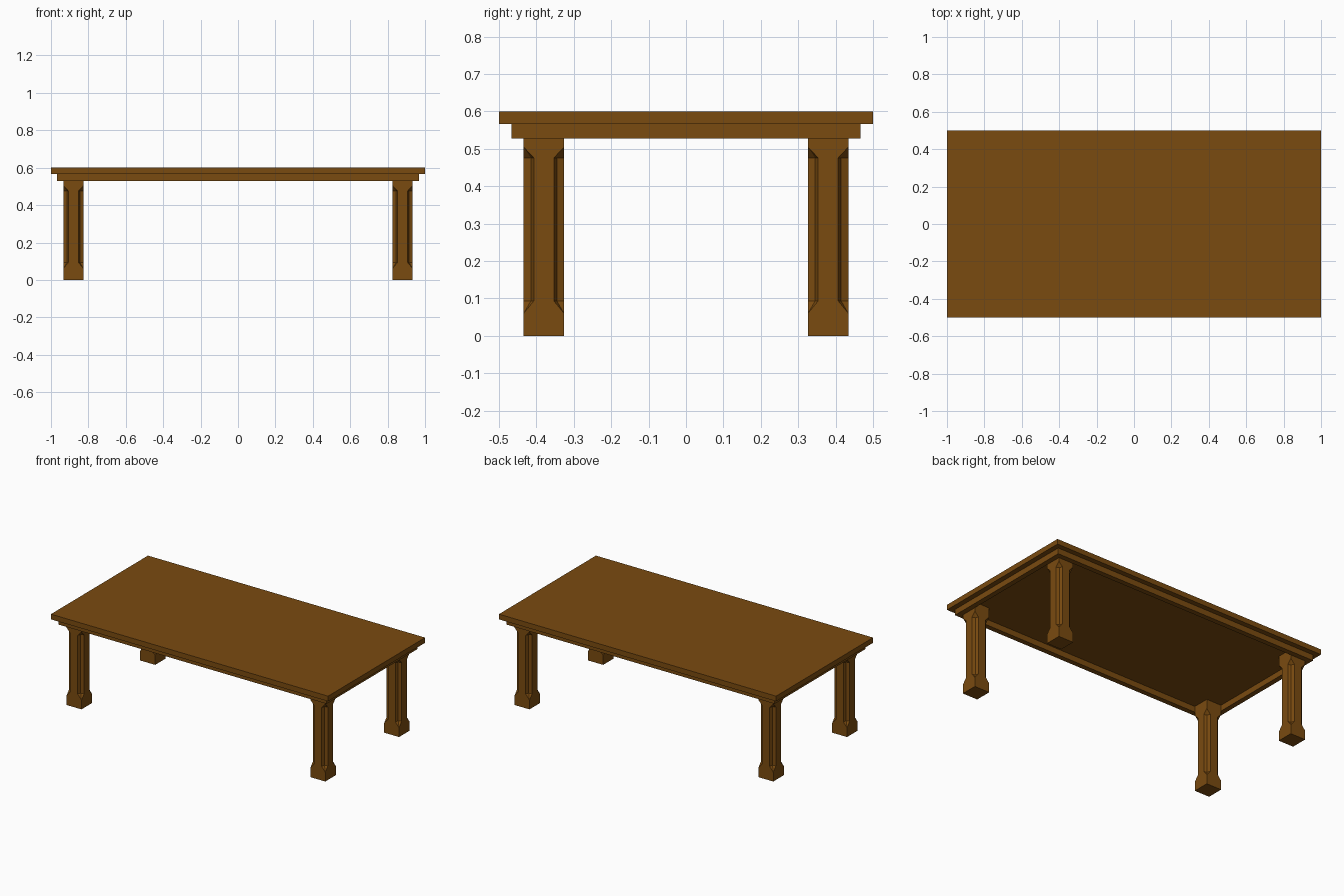
import bpy, bmesh

if "Cube" in bpy.data.objects:
    bpy.data.objects.remove(bpy.data.objects["Cube"])

wood = bpy.data.materials.new("brown wood")
wood.diffuse_color = (0.195, 0.07, 0.005, 1)
wood.use_nodes = True
wood.node_tree.nodes["Principled BSDF"].inputs["Base Color"].default_value = wood.diffuse_color


def finish(bm, name):
    bmesh.ops.remove_doubles(bm, verts=bm.verts, dist=1e-5)
    bmesh.ops.recalc_face_normals(bm, faces=bm.faces)
    mesh = bpy.data.meshes.new(name)
    bm.to_mesh(mesh)
    bm.free()
    mesh.materials.append(wood)
    obj = bpy.data.objects.new(name, mesh)
    bpy.context.collection.objects.link(obj)
    return obj


def rectangle(bm, x, y, z):
    return [bm.verts.new((sx * x, sy * y, z))
            for sx, sy in ((-1, -1), (1, -1), (1, 1), (-1, 1))]


def bridge(bm, a, b):
    n = len(a)
    for i in range(n):
        j = (i + 1) % n
        corners = (a[i], a[j], b[j], b[i])
        # skip strips that have collapsed to nothing, drop repeated corners
        unique = []
        for v in corners:
            if all((v.co - u.co).length > 1e-6 for u in unique):
                unique.append(v)
        if len(unique) > 2:
            bm.faces.new(unique)


# Table top slab
bm = bmesh.new()
low, high = rectangle(bm, 1.0, 0.5, 0.566), rectangle(bm, 1.0, 0.5, 0.6)
bridge(bm, low, high)
bm.faces.new(low)
bm.faces.new(high)
finish(bm, "table_top")

# Apron: open rectangular frame under the slab
bm = bmesh.new()
rings = [rectangle(bm, 0.967 - d, 0.467 - d, z)
         for d, z in ((0, 0.566), (0, 0.528), (0.033, 0.528), (0.033, 0.566))]
for k in range(4):
    bridge(bm, rings[k], rings[(k + 1) % 4])
finish(bm, "apron_frame")

# Legs: square posts with coved corners that stop short of both ends
HALF, COVE = 0.054, 0.027


def leg_section(bm, cx, cy, z, r):
    ring = []
    for sx, sy in ((-1, -1), (1, -1), (1, 1), (-1, 1)):
        m = r * 0.7071
        pts = [(0, r), (m, m), (r, 0)]
        if sx * sy < 0:
            pts.reverse()
        ring += [bm.verts.new((cx + sx * (HALF - dx), cy + sy * (HALF - dy), z))
                 for dx, dy in pts]
    return ring


SECTIONS = ((0, 0), (0.06, 0), (0.093, COVE), (0.476, COVE), (0.505, 0), (0.566, 0))
for xn, sx in (("left", -1), ("right", 1)):
    for yn, sy in (("front", -1), ("back", 1)):
        bm = bmesh.new()
        rings = [leg_section(bm, sx * 0.88, sy * 0.38, z, r) for z, r in SECTIONS]
        for a, b in zip(rings, rings[1:]):
            bridge(bm, a, b)
        bm.faces.new(rings[0][::3])
        bm.faces.new(rings[-1][::3])
        finish(bm, f"{yn}_{xn}_leg")
